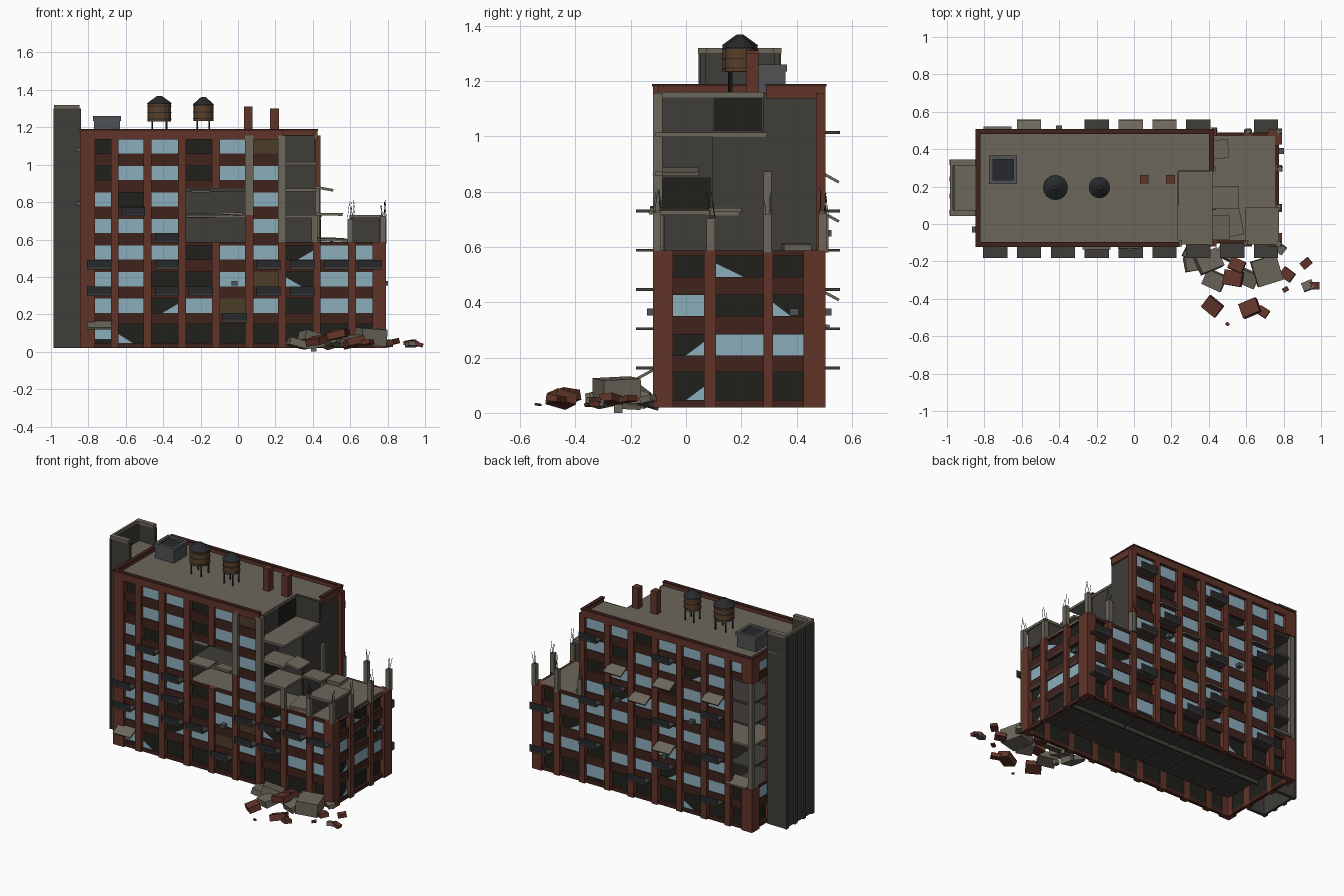
import bpy, bmesh, random
from math import pi, cos, sin
from mathutils import Matrix, Vector, Euler

if "Cube" in bpy.data.objects:
    bpy.data.objects.remove(bpy.data.objects["Cube"])

random.seed(4)
BRICK, DARKBRICK = (0.12, 0.034, 0.022, 1), (0.05, 0.016, 0.012, 1)
CONC, DARKCONC = (0.15, 0.135, 0.105, 1), (0.05, 0.047, 0.04, 1)
GLASS, VOID = (0.26, 0.42, 0.50, 1), (0.014, 0.014, 0.011, 1)
METAL, STEEL = (0.02, 0.022, 0.026, 1), (0.08, 0.085, 0.09, 1)
WOOD, BOARD = (0.10, 0.05, 0.022, 1), (0.07, 0.045, 0.02, 1)
parts = {}


def part(name, color):
    return parts.setdefault(name, (bmesh.new(), color))[0]


def obox(name, color, c, size, rot=(0, 0, 0)):
    m = Matrix.Translation(c) @ Euler(rot).to_matrix().to_4x4() @ Matrix.Diagonal((*size, 1))
    bmesh.ops.create_cube(part(name, color), size=1, matrix=m)


def box(name, color, p, q):
    p, q = Vector(p), Vector(q)
    obox(name, color, (p + q) / 2, [abs(v) for v in (q - p)])


def poly(name, color, pts):
    bm = part(name, color)
    bm.faces.new([bm.verts.new(p) for p in pts])


def cyl(name, color, c, r1, r2, h, n=16):
    bmesh.ops.create_cone(part(name, color), cap_ends=True, segments=n, radius1=r1, radius2=r2,
                          depth=h, matrix=Matrix.Translation((c[0], c[1], c[2] + h / 2)))


FH, Z0 = 0.142, 0.02
fz = lambda f: Z0 + FH * f
FRONT = lambda u, d, z: (u, -0.105 - d, z)
BACK = lambda u, d, z: (u, 0.49 + d, z)
RIGHT = lambda u, d, z: (0.775 + d, u, z)
LEFT = lambda u, d, z: (-0.83 - d, u, z)
LONG = [(-0.845, -0.765), (-0.68, -0.638), (-0.506, -0.462), (-0.322, -0.278), (-0.14, -0.096),
        (0.038, 0.082), (0.214, 0.256), (0.40, 0.44), (0.588, 0.632), (0.72, 0.79)]
SHORT = [(-0.12, -0.047), (0.065, 0.108), (0.28, 0.315), (0.425, 0.505)]


def facade(P, piers, rows, bare=()):
    """Rows run ground up: G glass, D empty, S shard, B board, X or . missing bay."""
    for f, row in enumerate(rows):
        z = fz(f)
        w0, w1 = (z + 0.026, z + 0.13) if f == 0 else (z + 0.046, z + 0.122)
        solid = [c not in 'X.' for c in row]
        for j, (a, b) in enumerate(piers):
            if (j > 0 and solid[j - 1]) or (j < len(row) and solid[j]):
                name, col = ('bare_piers', CONC) if (j, f) in bare else ('brick_piers', BRICK)
                box(name, col, P(a, -0.02, z), P(b, 0.015, z + FH))
        for j, c in enumerate(row):
            if not solid[j]:
                continue
            a, b = piers[j][1], piers[j + 1][0]
            box('brick_spandrels', DARKBRICK, P(a, -0.02, z), P(b, 0, w0))
            box('brick_spandrels', DARKBRICK, P(a, -0.02, w1), P(b, 0, z + FH))
            rect = lambda d, lo=w0: [P(a, d, lo), P(b, d, lo), P(b, d, w1), P(a, d, w1)]
            poly('window_voids', VOID, rect(-0.018))
            if c == 'G':
                poly('window_glass', GLASS, rect(-0.006, w0 if f else w0 + 0.02))
            elif c == 'B':
                poly('window_boards', BOARD, rect(-0.004))
            elif c == 'S':
                l, r = random.choice([(a, b), (b, a)])
                poly('window_glass', GLASS, [P(l, -0.006, w0), P(l + (r - l) * 0.6, -0.006, w0),
                                             P(l, -0.006, w0 + 0.05)])


# Four damaged facades
facade(FRONT, LONG, ['GSDDDDDDD', 'GGSGBGDGG', 'GGDDGBSGG', 'GGGDGGSGG',
                     'GGGXXGX..', 'GDGXXGX..', 'DGGDGGX..', 'DGGDGBX..'],
       [(j, f) for j in (5, 6) for f in (4, 5, 6, 7) if (j, f) != (5, 4)])
facade(BACK, LONG, ['DDSDDDGDD', 'DGGSGGDGG', 'XGDGGDGSG', 'XGGGDGGGD',
                    'XDGGGSG..', 'XGGDGGD..', 'XGSGGDG..', 'GGGGDGG..'])
facade(RIGHT, SHORT, ['SDD', 'SGG', 'GDS', 'DSD'])
facade(LEFT, SHORT, ['DDD', 'GDG', 'GDX', 'DDX', 'GDX', 'GDX', 'SDX', 'GDG'])

# Floor slabs, roof and broken corner slabs
for f in range(1, 8):
    z = fz(f)
    box('low_roof' if f == 4 else 'floor_slabs', CONC if f == 4 else DARKCONC,
        (-0.825, -0.1, z - 0.014), (0.775 if f < 5 else 0.235, 0.485, z))
box('broken_slabs', CONC, (-0.28, -0.11, fz(5) - 0.014), (0.05, -0.1, fz(5)))
for f, y in ((5, 0.19), (6, 0.05), (7, 0.29)):
    box('broken_slabs', CONC, (0.235, -0.11, fz(f) - 0.016), (0.42, y, fz(f)))
RZ = fz(8)
box('roof_slab', CONC, (-0.835, -0.11, RZ - 0.015), (0.235, 0.49, RZ + 0.004))
box('roof_slab', CONC, (0.235, 0.29, RZ - 0.015), (0.42, 0.49, RZ + 0.004))
for c, s, r in (((0.49, 0.14, 0.735), (0.14, 0.12, 0.014), (0, 0.02, 0)),
                ((0.46, -0.02, 0.872), (0.1, 0.13, 0.014), (0, 0.18, 0)),
                ((0.46, 0.4, 0.6), (0.09, 0.1, 0.02), (0, 0.05, 0.1)),
                ((0.5, 0.01, 0.6), (0.15, 0.16, 0.015), (0.04, 0.03, 0.2)),
                ((-0.2, -0.09, 0.728), (0.15, 0.09, 0.014), (0.1, 0, 0)),
                ((-0.03, -0.09, 0.735), (0.11, 0.08, 0.014), (-0.1, 0.05, 0)),
                ((-0.2, -0.08, 0.865), (0.1, 0.08, 0.014), (0.2, 0, 0)),
                ((-0.73, 0.47, 0.32), (0.15, 0.1, 0.015), (-0.2, 0, 0))):
    obox('broken_slabs', CONC, c, s, r)

# Interior partitions
box('inner_walls', DARKCONC, (-0.82, 0.18, Z0 + 0.1), (0.225, 0.19, RZ - 0.01))
box('inner_walls', DARKCONC, (0.235, 0.18, Z0 + 0.1), (0.75, 0.19, fz(4) - 0.01))
for a, b in LONG[1:9]:
    x = (a + b) / 2
    box('inner_walls', DARKCONC, (x - 0.005, -0.085, Z0 + 0.12), (x + 0.005, 0.47, fz(4) - 0.01))
for x in (-0.3, 0.06):
    box('inner_walls', DARKCONC, (x - 0.005, -0.085, fz(4)), (x + 0.005, 0.18, fz(6)))
box('inner_walls', DARKCONC, (0.4, 0.1, fz(4)), (0.415, 0.49, fz(7)))
box('inner_walls', DARKCONC, (0.4, 0.29, fz(7)), (0.415, 0.49, RZ))
box('inner_walls', DARKCONC, (0.225, -0.085, fz(4)), (0.235, 0.29, RZ))
box('inner_walls', DARKCONC, (0.235, 0.095, fz(4)), (0.41, 0.105, fz(7)))
box('inner_walls', DARKCONC, (0.235, 0.28, fz(7)), (0.41, 0.29, RZ))
box('doorways', VOID, (0.234, 0.1, fz(7) + 0.005), (0.237, 0.275, RZ - 0.015))
box('doorways', VOID, (0.234, -0.085, fz(5) + 0.005), (0.237, 0.09, fz(6) - 0.02))

# Corner room left standing on the low roof
box('corner_room_slab', CONC, (0.595, -0.11, 0.715), (0.775, 0.09, 0.732))
box('corner_room_walls', DARKCONC, (0.6, 0.075, 0.588), (0.77, 0.085, 0.72))
box('corner_room_walls', DARKCONC, (0.6, -0.09, 0.588), (0.61, 0.08, 0.72))
box('corner_room_walls', DARKCONC, (0.755, -0.08, 0.588), (0.765, 0.08, 0.72))

# Exposed columns, the broken ones with bent rebar
for x, y, z0, z1 in ((0.41, -0.1, 0.588, 0.73), (0.42, 0.295, 0.588, 0.872),
                     (-0.825, 0.485, 0.304, 1.014), (-0.66, 0.48, 0.304, 1.014)):
    box('bare_columns', CONC, (x - 0.016, y - 0.014, z0), (x + 0.016, y + 0.014, z1))
for x, y in ((0.6, -0.1), (0.775, -0.105), (0.775, 0.09), (0.78, 0.295), (0.775, 0.495), (0.61, 0.495), (0.43, 0.5)):
    h = random.uniform(0.7, 0.74)
    box('broken_columns', CONC, (x - 0.015, y - 0.015, 0.58), (x + 0.015, y + 0.015, h))
    for i in range(3):
        l = random.uniform(0.05, 0.1)
        obox('rebar', METAL, (x + 0.009 * (-1) ** i, y + 0.009 * (-1) ** (i // 2), h + l / 2),
             (0.002, 0.002, l), (random.uniform(-.2, .2), random.uniform(-.2, .2), 0))

# Roof parapets
for p, q in (((-0.845, -0.12), (0.24, -0.1)), ((-0.845, 0.485), (0.425, 0.505)),
             ((-0.845, -0.12), (-0.825, 0.505)), ((0.405, 0.29), (0.425, 0.505))):
    box('parapet', BRICK, (*p, RZ - 0.02), (*q, 1.18))
    box('parapet_cap', DARKBRICK, (p[0] - 0.003, p[1] - 0.003, 1.18), (q[0] + 0.003, q[1] + 0.003, 1.19))


# Balconies: slab and railing sheet; a few have lost the railing and sag
def balcony(P, bay, f, tilt=0):
    m = -0.742 + bay * 0.181
    a, b = m - 0.065, m + 0.065
    z, s, d = fz(f), (1 if P is FRONT else -1), (0.038 if P is FRONT else 0.03)
    obox('sagging_slabs' if tilt else 'balcony_slabs', CONC if tilt else DARKCONC,
         P(m, d, z - 0.02 * bool(tilt)), (b - a, 0.075, 0.01), (tilt * s, 0, 0))
    if not tilt:
        poly('balcony_rails', METAL, [P(u, d + 0.037, v) for u, v in
                                      ((a, z), (b, z), (b, z + 0.045), (a, z + 0.045))])


for f, bays in {1: (4,), 2: (0, 2, 3, 5, 6), 3: (0, 2, 5, 6, 7, 8), 4: (2,), 5: (1,)}.items():
    for b in bays:
        balcony(FRONT, b, f)
balcony(FRONT, 0, 1, 0.5)
for f, bays in {1: (1, 4, 8), 2: (3, 6), 3: (1, 8), 4: (3, 6), 5: (1, 5), 7: (3, 6)}.items():
    for b in bays:
        balcony(BACK, b, f)
for b, f in ((3, 6), (4, 5), (5, 6), (1, 6), (3, 3)):
    balcony(BACK, b, f, 0.5)

# Small window cooling units
for c in ((-0.02, -0.125, 0.365), (0.785, 0.39, 0.365), (-0.4, 0.51, 0.65), (0.15, 0.51, 0.65),
          (-0.2, 0.51, 0.365), (-0.85, -0.03, 0.79), (-0.85, -0.03, 1.08)):
    obox('cooling_units', STEEL, c, (0.032, 0.032, 0.024))

# Stair shaft on the left end, open at the top, inner wall lower
X0, X1, Y0, Y1 = -0.975, -0.84, 0.05, 0.34
for p, q in (((X0, Y0), (X0 + 0.015, Y1)),
             ((X0, Y0), (X1, Y0 + 0.02)), ((X0, Y1 - 0.02), (X1, Y1))):
    box('shaft_walls', DARKCONC, (*p, Z0), (*q, 1.3))
    box('shaft_rim', CONC, (p[0] - 0.008, p[1] - 0.006, 1.3), (q[0] - 0.008, q[1] + 0.006, 1.32))
box('shaft_floor', CONC, (X0, Y0, 1.17), (X1, Y1, 1.185))
for y in (0.06, 0.15, 0.24, 0.33):
    box('shaft_pilasters', DARKCONC, (X0 - 0.012, y - 0.014, Z0), (X0, y + 0.014, 1.3))

# Rooftop cooling box with a recessed top
box('roof_unit', STEEL, (-0.77, 0.22, RZ), (-0.63, 0.36, 1.235))
for p, q in (((-0.775, 0.215), (-0.755, 0.365)), ((-0.645, 0.215), (-0.625, 0.365)),
             ((-0.775, 0.215), (-0.625, 0.235)), ((-0.775, 0.345), (-0.625, 0.365))):
    box('roof_unit_rim', STEEL, (*p, 1.235), (*q, 1.26))
box('roof_unit_grille', METAL, (-0.755, 0.235, 1.235), (-0.645, 0.345, 1.245))

# Water tanks on legs and chimneys
for x, r, zb, zt in ((-0.42, 0.063, 1.232, 1.328), (-0.185, 0.053, 1.235, 1.322)):
    cyl('tank_barrels', WOOD, (x, 0.195, zb), r, r, zt - zb)
    cyl('tank_roofs', METAL, (x, 0.195, zt), r + 0.004, 0.012, 0.04)
    for i in range(3):
        cyl('tank_hoops', METAL, (x, 0.195, zb + 0.01 + i * 0.035), r + 0.002, r + 0.002, 0.004)
    for i in range(4):
        a = pi / 4 + i * pi / 2
        cyl('tank_legs', METAL, (x + 0.85 * r * cos(a), 0.195 + 0.85 * r * sin(a), RZ), 0.005, 0.005, zb - RZ, 6)
for x, z in ((0.055, 1.31), (0.195, 1.3)):
    box('chimneys', BRICK, (x - 0.023, 0.217, RZ), (x + 0.023, 0.263, z))

# Rubble heap: x, y, z, size, brick or concrete
for x, y, z, s, brick in ((0.4, -0.2, 0.07, 0.13, 0), (0.32, -0.21, 0.045, 0.1, 0), (0.43, -0.3, 0.05, 0.11, 0),
                          (0.53, -0.29, 0.09, 0.1, 1), (0.42, -0.44, 0.06, 0.095, 1), (0.62, -0.45, 0.05, 0.1, 1),
                          (0.69, -0.47, 0.05, 0.06, 1), (0.61, -0.29, 0.06, 0.1, 0), (0.5, -0.15, 0.05, 0.1, 0),
                          (0.82, -0.27, 0.05, 0.07, 1), (0.92, -0.21, 0.05, 0.055, 1), (0.93, -0.33, 0.04, 0.06, 0),
                          (0.965, -0.33, 0.04, 0.05, 1), (0.5, -0.535, 0.03, 0.02, 1), (0.81, -0.35, 0.03, 0.03, 1),
                          (0.78, -0.13, 0.05, 0.06, 0), (0.55, -0.22, 0.1, 0.08, 1), (0.3, -0.16, 0.04, 0.07, 0)):
    obox('rubble_bricks' if brick else 'rubble_concrete', BRICK if brick else CONC, (x, y, z),
         (s, s * 0.8, s * 0.4), (random.uniform(-.3, .3), random.uniform(-.3, .3), random.uniform(-.7, .7)))
obox('rubble_block', CONC, (0.71, -0.25, 0.08), (0.14, 0.14, 0.09), (0.05, 0.06, 0.3))
box('rubble_chip', CONC, (0.39, -0.26, 0), (0.42, -0.23, 0.03))

# Turn each collected part into an object with its colour
mats = {}
for name, (bm, color) in parts.items():
    me = bpy.data.meshes.new(name)
    bm.to_mesh(me)
    bm.free()
    if color not in mats:
        mats[color] = bpy.data.materials.new(name + '_colour')
        mats[color].diffuse_color = color
    me.materials.append(mats[color])
    bpy.context.collection.objects.link(bpy.data.objects.new(name, me))

for m in bpy.data.materials:
    if m.users and not m.is_grease_pencil:
        m.use_nodes = True
        m.node_tree.nodes["Principled BSDF"].inputs["Base Color"].default_value = m.diffuse_color
